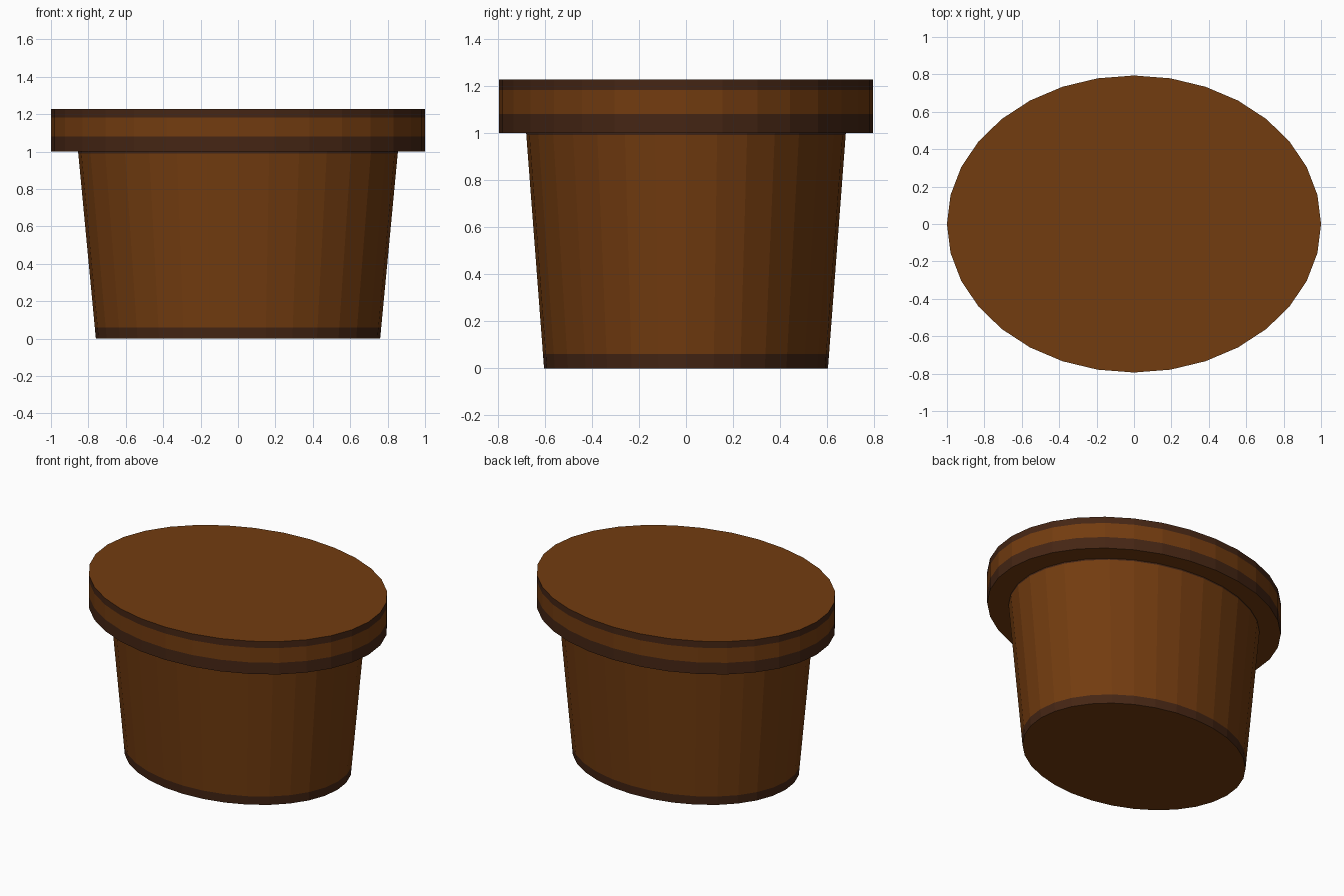
import bpy, bmesh, math

if "Cube" in bpy.data.objects:
    bpy.data.objects.remove(bpy.data.objects["Cube"])

SEGMENTS = 32


def material(name, rgb):
    m = bpy.data.materials.new(name)
    m.diffuse_color = (*rgb, 1)
    m.use_nodes = True
    m.node_tree.nodes["Principled BSDF"].inputs["Base Color"].default_value = m.diffuse_color
    return m


brown = material("brown", (0.171, 0.045, 0.005))
dark = material("dark_brown", (0.060, 0.019, 0.007))


def elliptic_loft(name, rings, band_colours):
    """Stack of ellipses (rx, ry, z), one colour index per band, flat caps."""
    bm = bmesh.new()
    loops = []
    for rx, ry, z in rings:
        loops.append([bm.verts.new((rx * math.cos(a), ry * math.sin(a), z))
                      for a in (2 * math.pi * i / SEGMENTS for i in range(SEGMENTS))])
    for low, high, colour in zip(loops, loops[1:], band_colours):
        for i in range(SEGMENTS):
            j = (i + 1) % SEGMENTS
            bm.faces.new((low[i], low[j], high[j], high[i])).material_index = colour
    bm.faces.new(loops[0][::-1])
    bm.faces.new(loops[-1])
    mesh = bpy.data.meshes.new(name)
    bm.to_mesh(mesh)
    bm.free()
    mesh.materials.append(brown)
    mesh.materials.append(dark)
    obj = bpy.data.objects.new(name, mesh)
    bpy.context.collection.objects.link(obj)
    return obj


def taper(z):
    return (0.76 + 0.095 * z, 0.603 + 0.076 * z, z)


# Tapered tub with a dark foot band and a thin dark line under the rim
elliptic_loft("tub_body", [taper(z) for z in (0, 0.06, 0.99, 1.005)], (1, 0, 1))

# Straight-sided lid with dark lower and upper bands
elliptic_loft("lid", [(1.0, 0.794, z) for z in (1.0, 1.08, 1.182, 1.227)], (1, 0, 1))
